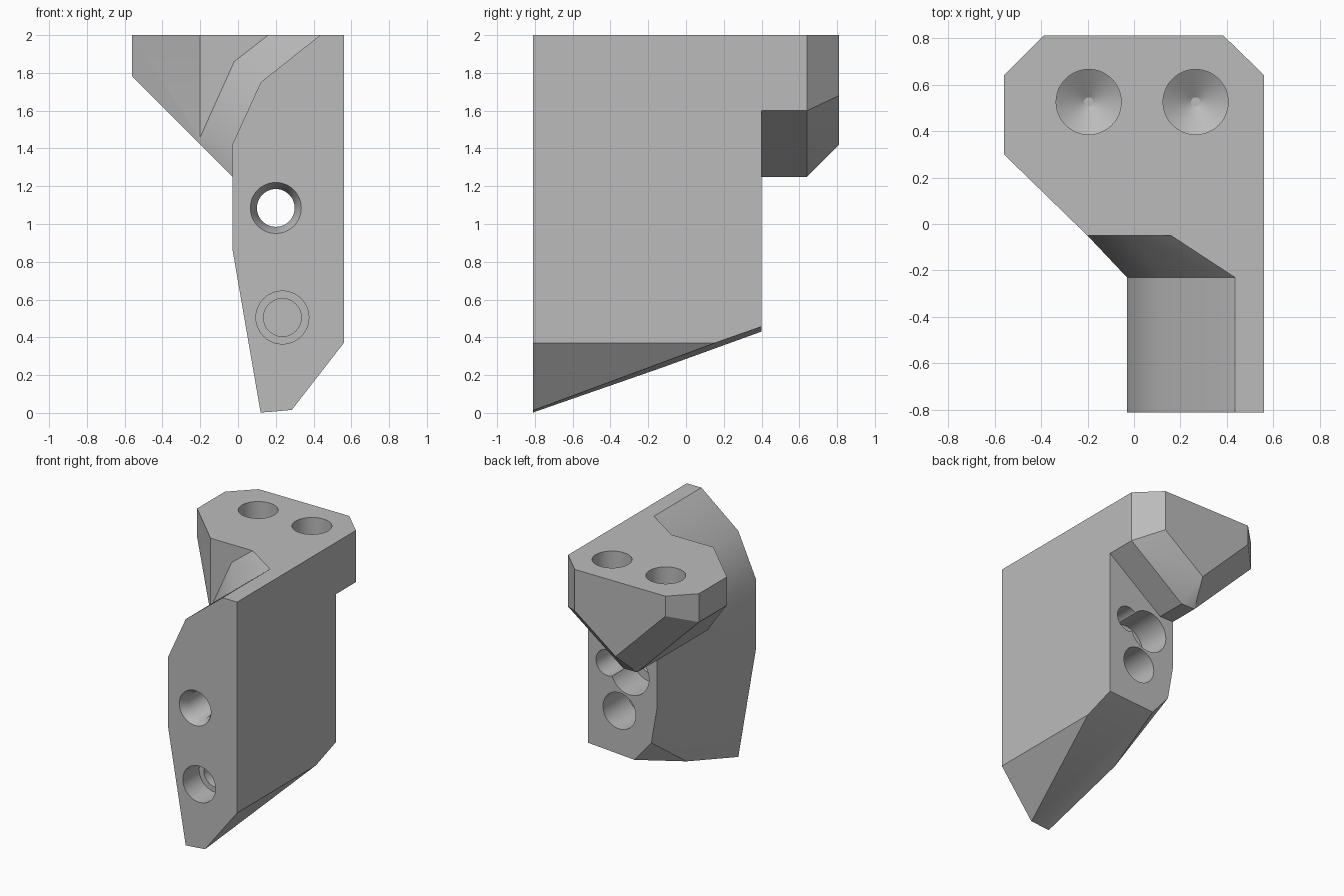
import bpy, bmesh, math
from mathutils import Vector

if "Cube" in bpy.data.objects:
    bpy.data.objects.remove(bpy.data.objects["Cube"])

grey = bpy.data.materials.new("plain grey")
grey.diffuse_color = (0.5, 0.5, 0.5, 1)
grey.use_nodes = True
grey.node_tree.nodes["Principled BSDF"].inputs["Base Color"].default_value = grey.diffuse_color


def finish(name, bm):
    bmesh.ops.recalc_face_normals(bm, faces=bm.faces)
    me = bpy.data.meshes.new(name)
    bm.to_mesh(me)
    bm.free()
    ob = bpy.data.objects.new(name, me)
    bpy.context.collection.objects.link(ob)
    me.materials.append(grey)
    return ob


def hull(points):
    bm = bmesh.new()
    for p in points:
        bm.verts.new(p)
    res = bmesh.ops.convex_hull(bm, input=bm.verts[:])
    junk = {g for g in res["geom_interior"] + res["geom_unused"]
            if isinstance(g, bmesh.types.BMVert) and g.is_valid}
    if junk:
        bmesh.ops.delete(bm, geom=list(junk), context='VERTS')
    bmesh.ops.dissolve_limit(bm, angle_limit=0.01, verts=bm.verts[:], edges=bm.edges[:])
    return bm


def cut(bm, a, b, c):
    """Slice off everything below the plane through three points."""
    a, b, c = Vector(a), Vector(b), Vector(c)
    n = (b - a).cross(c - a).normalized()
    if n.z < 0:
        n = -n
    bmesh.ops.bisect_plane(bm, geom=bm.verts[:] + bm.edges[:] + bm.faces[:], dist=1e-5,
                           plane_co=a, plane_no=n, clear_inner=True)
    bmesh.ops.holes_fill(bm, edges=[e for e in bm.edges if e.is_boundary])


def bore(name, origin, axis, rings, n=48):
    """Revolved cutter: rings are (distance along axis, radius)."""
    bm = bmesh.new()
    q = Vector((0, 0, 1)).rotation_difference(Vector(axis))
    loops = []
    for d, r in rings:
        loops.append([bm.verts.new(Vector(origin) + q @ Vector(
            (r * math.cos(2 * math.pi * i / n), r * math.sin(2 * math.pi * i / n), d)))
            for i in range(n)])
    for l0, l1 in zip(loops, loops[1:]):
        for i in range(n):
            bm.faces.new((l0[i], l0[(i + 1) % n], l1[(i + 1) % n], l1[i]))
    bm.faces.new(loops[0])
    bm.faces.new(loops[-1])
    ob = finish(name, bm)
    ob.hide_render = True
    return ob


def combine(target, other, op):
    mod = target.modifiers.new(op.lower(), 'BOOLEAN')
    mod.operation, mod.solver, mod.object = op, 'EXACT', other
    bpy.context.view_layer.objects.active = target
    bpy.ops.object.modifier_apply(modifier=mod.name)
    bpy.data.objects.remove(other)


# Upright body: front profile extruded along y, with slanted underside
profile = [(0.12, 0), (0.285, 0.016), (0.56, 0.37), (0.56, 2), (0.435, 2),
           (0.12, 1.75), (-0.03, 1.42), (-0.03, 0.87)]
bm = hull([(x, y, z) for x, z in profile for y in (-0.81, 0.40)])
cut(bm, (0.12, -0.81, 0.002), (0.12, 0.4, 0.428), (0.56, 0.4, 0.457))
cut(bm, (0.16, 0.4, 0.431), (0.017, 0.4, 0.60), (0.08, -0.13, 0.235))
body = finish("mounting_block", bm)

# Ramp blending the body into the wider head
front = [(-0.03, 1.25), (-0.03, 1.42), (0.12, 1.75), (0.435, 2), (0.56, 2), (0.56, 1.25)]
back = [(-0.03, 1.25), (-0.2, 1.42), (-0.2, 1.46), (-0.02, 1.86), (0.16, 2), (0.56, 2), (0.56, 1.25)]
ramp = finish("ramp", hull([(x, -0.23, z) for x, z in front] + [(x, -0.05, z) for x, z in back]))

# Overhanging head with chamfered corners and sloped underside
top = [(-0.2, -0.05), (0.56, -0.05), (0.56, 0.64), (0.385, 0.81),
       (-0.39, 0.81), (-0.56, 0.64), (-0.56, 0.30)]
under = [(-0.2, -0.05, 1.42), (-0.03, -0.05, 1.25), (0.09, -0.05, 1.25), (0.56, -0.05, 1.6),
         (0.56, 0.64, 1.6), (0.385, 0.81, 1.68), (0.035, 0.81, 1.42), (-0.39, 0.81, 1.845),
         (-0.56, 0.64, 1.78), (-0.56, 0.30, 1.78), (-0.03, 0.64, 1.25), (0.09, 0.64, 1.25)]
head = finish("head", hull([(x, y, 2) for x, y in top] + under))

combine(body, ramp, 'UNION')
combine(body, head, 'UNION')

# Blind conical holes in the top
cutters = [bore("top_hole", (x, 0.525, 2), (0, 0, -1),
                [(-0.1, 0.14), (0.25, 0.14), (0.33, 0.02)]) for x in (-0.195, 0.265)]
# Through hole with a countersunk front and a counterbored back
cutters.append(bore("through_hole", (0.2, -0.81, 1.085), (0, 1, 0),
                    [(-0.1, 0.135), (0.0, 0.135), (0.07, 0.1), (0.95, 0.1), (0.95, 0.163), (1.4, 0.163)]))
# Stepped blind hole in the front
cutters.append(bore("front_hole", (0.235, -0.81, 0.505), (0, 1, 0),
                    [(-0.1, 0.14), (0.2, 0.14), (0.2, 0.1), (0.4, 0.1)]))
# Blind holes in the back
cutters.append(bore("back_hole", (0.29, 0.4, 0.775), (0, -1, 0), [(-0.1, 0.14), (0.3, 0.14)]))
cutters.append(bore("side_pocket", (0.39, 0.4, 1.12), (0, -1, 0), [(-0.1, 0.1), (0.25, 0.1)]))
for c in cutters:
    combine(body, c, 'DIFFERENCE')

# Smooth bores, sharp edges
bpy.ops.object.select_all(action='DESELECT')
body.select_set(True)
bpy.context.view_layer.objects.active = body
bpy.ops.object.shade_smooth_by_angle(angle=math.radians(30))
